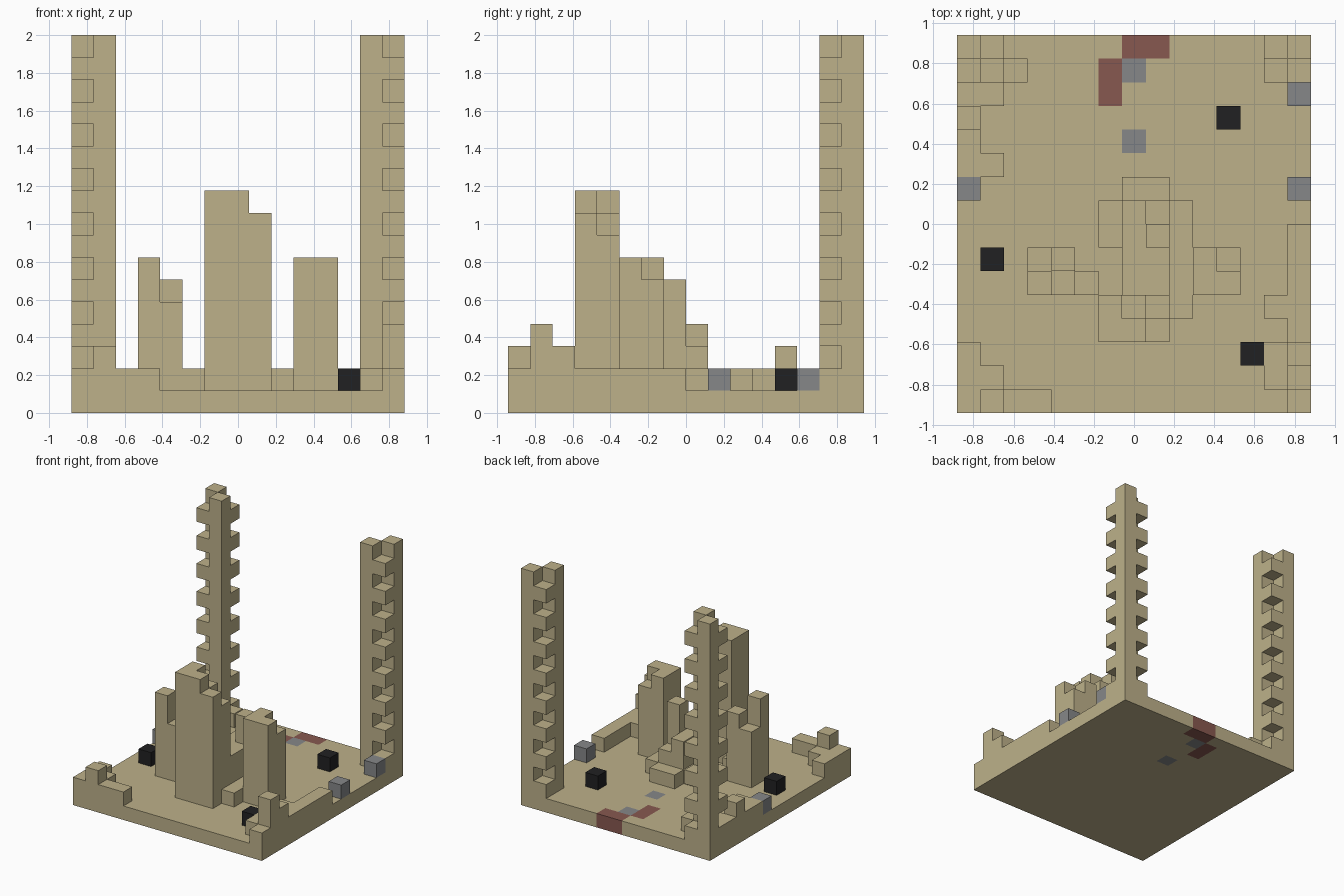
import bpy, bmesh
from mathutils import Vector

cube = bpy.data.objects.get("Cube")
if cube:
    bpy.data.objects.remove(cube)

NX, NY, NZ = 15, 16, 17
U = 2 / NZ   # size of one block


def material(name, rgb):
    m = bpy.data.materials.new(name)
    m.use_nodes = True
    colour = (*rgb, 1)
    m.diffuse_color = colour
    m.node_tree.nodes["Principled BSDF"].inputs["Base Color"].default_value = colour
    return m


SAND = material("sand", (0.51, 0.44, 0.255))
GREY = material("stone grey", (0.238, 0.242, 0.248))
BLACK = material("charcoal black", (0.015, 0.015, 0.016))
RED = material("brick red", (0.245, 0.098, 0.08))

DIRECTIONS = [Vector(d) for d in
              ((1, 0, 0), (-1, 0, 0), (0, 1, 0), (0, -1, 0), (0, 0, 1), (0, 0, -1))]


def blocks(name, cells, mats, paint=None):
    """Skin a set of grid cells; paint maps a cell to a material slot."""
    cells = set(cells)
    paint = paint or {}
    bm = bmesh.new()
    for cell in sorted(cells):
        centre = Vector(cell) + Vector((0.5, 0.5, 0.5))
        for d in DIRECTIONS:
            if tuple(int(v) for v in Vector(cell) + d) in cells:
                continue
            a = Vector((d.y, d.z, d.x)) / 2
            b = d.cross(a)
            mid = centre + d / 2
            corners = [mid + s * a + t * b for s, t in ((1, 1), (-1, 1), (-1, -1), (1, -1))]
            f = bm.faces.new([bm.verts.new((p - Vector((NX / 2, NY / 2, 0))) * U)
                              for p in corners])
            f.material_index = paint.get(cell, 0)
    bmesh.ops.remove_doubles(bm, verts=bm.verts[:], dist=0.001)
    bmesh.ops.dissolve_limit(bm, angle_limit=0.01, verts=bm.verts[:],
                             edges=bm.edges[:], delimit={'MATERIAL'})
    mesh = bpy.data.meshes.new(name)
    bm.to_mesh(mesh)
    bm.free()
    for m in mats:
        mesh.materials.append(m)
    obj = bpy.data.objects.new(name, mesh)
    bpy.context.collection.objects.link(obj)
    return obj


def columns(name, heights, mat=SAND):
    """Stand columns on the ground slab; heights count from z = 0."""
    return blocks(name, [(i, j, k) for (i, j), h in heights.items()
                         for k in range(1, h)], [mat])


def area(i0, i1, j0, j1, h=2):
    return {(i, j): h for i in range(i0, i1 + 1) for j in range(j0, j1 + 1)}


# Ground slab with inlaid red and grey tiles
tiles = {(7, 15, 0): 1, (8, 15, 0): 1, (6, 13, 0): 1, (6, 14, 0): 1,
         (7, 14, 0): 2, (7, 11, 0): 2}
blocks("ground_slab", [(i, j, 0) for i in range(NX) for j in range(NY)],
       [SAND, RED, GREY], tiles)

# Back corner towers: two full columns, two toothed ones
for name, outer, inner in (("left", 14, 13), ("right", 0, 1)):
    cells = []
    for k in range(1, NZ):
        cells += [(outer, 15, k), (inner, 14, k)]
        if k % 2:
            cells += [(outer, 14, k), (inner, 15, k)]
    blocks(name + "_back_tower", cells, [SAND])

# Broken perimeter walls
columns("right_back_wall", {**area(0, 0, 10, 13), (0, 12): 3,
                            (1, 13): 2, (1, 10): 2, (2, 14): 2})
columns("right_front_wall", {**area(0, 3, 0, 0), (1, 0): 3,
                             **area(0, 1, 1, 1), (0, 2): 2})
columns("left_front_wall", {**area(14, 14, 0, 7), (14, 1): 4, (14, 2): 3,
                            **area(13, 13, 1, 2), (13, 4): 2})

# Central ruins
columns("tall_ruin", {**area(6, 7, 3, 4, 10), (7, 4): 9, (8, 3): 9, (8, 4): 8})
columns("right_ruin", {(3, 5): 7, (3, 6): 5, (4, 5): 5, (4, 6): 6, (5, 5): 2})
columns("left_ruin", {**area(10, 11, 5, 6, 7), (11, 6): 6})
columns("rear_ruin", {**area(7, 8, 5, 7, 4), (8, 7): 6, (7, 8): 4, (8, 8): 3})
columns("rubble", {**area(9, 9, 4, 8), **area(6, 6, 7, 8), **area(7, 8, 9, 9)})

# Loose single blocks
for n, spot in enumerate(((11, 12), (12, 2), (1, 6)), 1):
    columns(f"black_block_{n}", {spot: 2}, BLACK)
for n, spot in enumerate(((14, 13), (14, 9), (0, 9)), 1):
    columns(f"grey_block_{n}", {spot: 2}, GREY)
